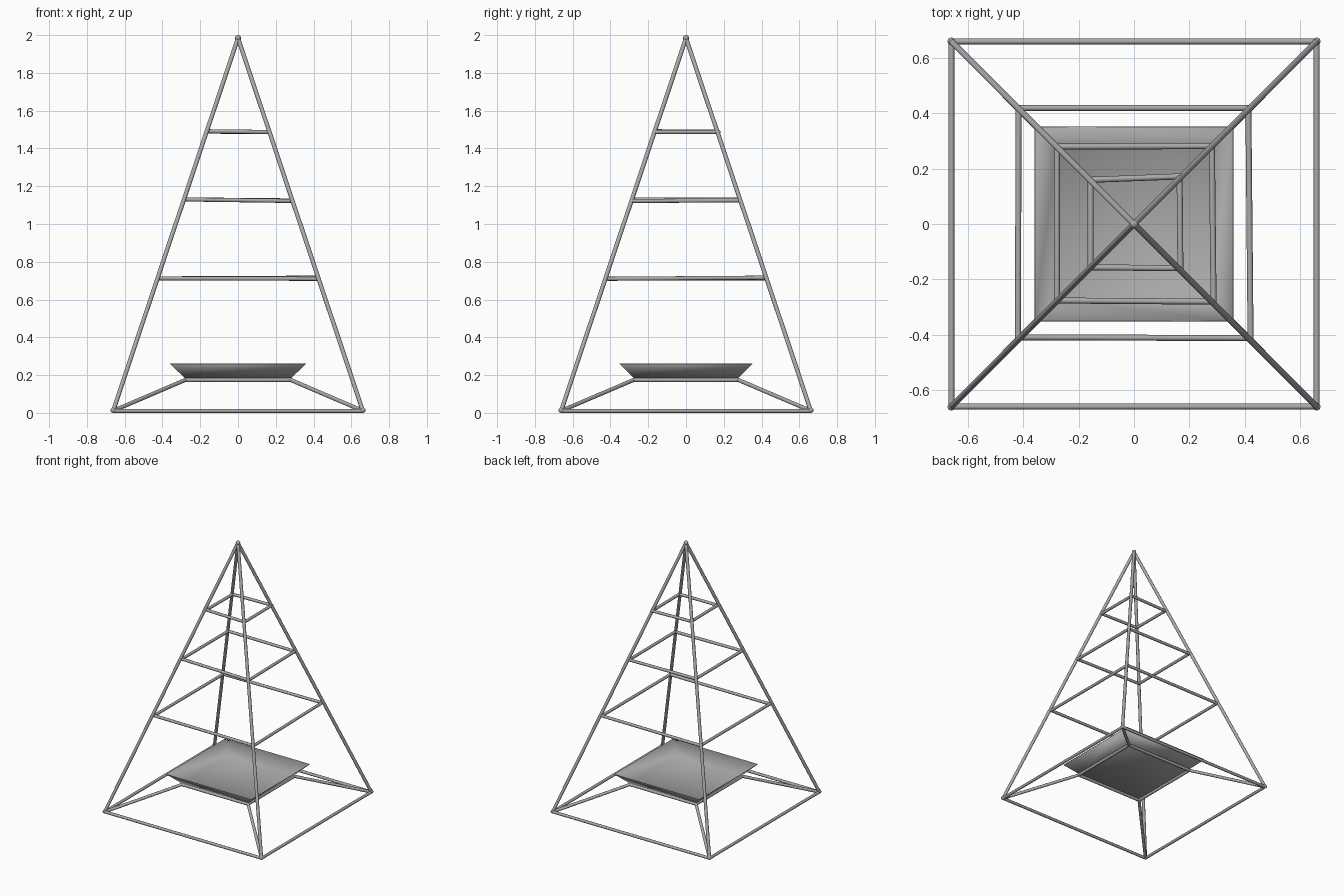
import bpy, bmesh
from mathutils import Vector, Matrix

if "Cube" in bpy.data.objects:
    bpy.data.objects.remove(bpy.data.objects["Cube"])

R = 0.0108  # rod radius

steel = bpy.data.materials.new("dark_steel")
steel.diffuse_color = (0.4, 0.4, 0.4, 1)
steel.use_nodes = True
steel.node_tree.nodes["Principled BSDF"].inputs["Base Color"].default_value = steel.diffuse_color


def finish(name, bm, angle=0.9):
    bmesh.ops.recalc_face_normals(bm, faces=bm.faces)
    me = bpy.data.meshes.new(name)
    bm.to_mesh(me)
    bm.free()
    me.materials.append(steel)
    ob = bpy.data.objects.new(name, me)
    bpy.context.collection.objects.link(ob)
    bpy.ops.object.select_all(action='DESELECT')
    ob.select_set(True)
    bpy.context.view_layer.objects.active = ob
    bpy.ops.object.shade_smooth_by_angle(angle=angle)
    return ob


def rod(bm, a, b, r=R):
    a, b = Vector(a), Vector(b)
    d = b - a
    m = Matrix.Translation((a + b) / 2) @ d.to_track_quat('Z', 'Y').to_matrix().to_4x4()
    bmesh.ops.create_cone(bm, cap_ends=True, segments=12, radius1=r, radius2=r,
                          depth=d.length, matrix=m)


def ball(bm, p, r=R):
    bmesh.ops.create_uvsphere(bm, u_segments=12, v_segments=8, radius=r,
                              matrix=Matrix.Translation(p))


def ring(name, pts):
    bm = bmesh.new()
    for i, p in enumerate(pts):
        rod(bm, p, pts[(i + 1) % len(pts)])
        ball(bm, p)
    return finish(name, bm)


def square(hx, hy, z):
    return [(-hx, -hy, z), (hx, -hy, z), (hx, hy, z), (-hx, hy, z)]


# Base frame and sloping legs meeting at a rounded tip
base = square(0.661, 0.661, R)
apex = (0, 0, 1.984)
ring("base_frame", base)
bm = bmesh.new()
for p in base:
    rod(bm, p, apex, 0.0115)
    ball(bm, (p[0], p[1], 0.014), 0.014)
ball(bm, apex, 0.016)
finish("legs", bm)

# Slightly uneven cross rings, as in hand-welded bars
ring("lower_ring", [(-0.42, -0.41, 0.712), (0.422, -0.413, 0.71),
                    (0.414, 0.42, 0.716), (-0.418, 0.42, 0.712)])
ring("middle_ring", [(-0.279, -0.277, 1.13), (0.288, -0.281, 1.122),
                     (0.282, 0.282, 1.125), (-0.279, 0.28, 1.13)])
ring("upper_ring", [(-0.157, -0.157, 1.491), (0.168, -0.16, 1.487),
                    (0.165, 0.172, 1.487), (-0.157, 0.16, 1.489)])

# Tray support: ring under the tray and struts down to the base corners
support = square(0.28, 0.278, 0.174)
ring("tray_support_ring", support)
bm = bmesh.new()
for p, q in zip(base, support):
    rod(bm, p, q)
finish("tray_struts", bm)

# Open tray with flared thin walls
bm = bmesh.new()
low = [bm.verts.new(p) for p in square(0.281, 0.277, 0.185)]
top = [bm.verts.new(p) for p in square(0.359, 0.352, 0.26)]
bm.faces.new(low)
for i in range(4):
    j = (i + 1) % 4
    bm.faces.new((low[i], low[j], top[j], top[i]))
tray = finish("fire_tray", bm, 1.0)
mod = tray.modifiers.new("thickness", 'SOLIDIFY')
mod.thickness = 0.002
mod.offset = 0
